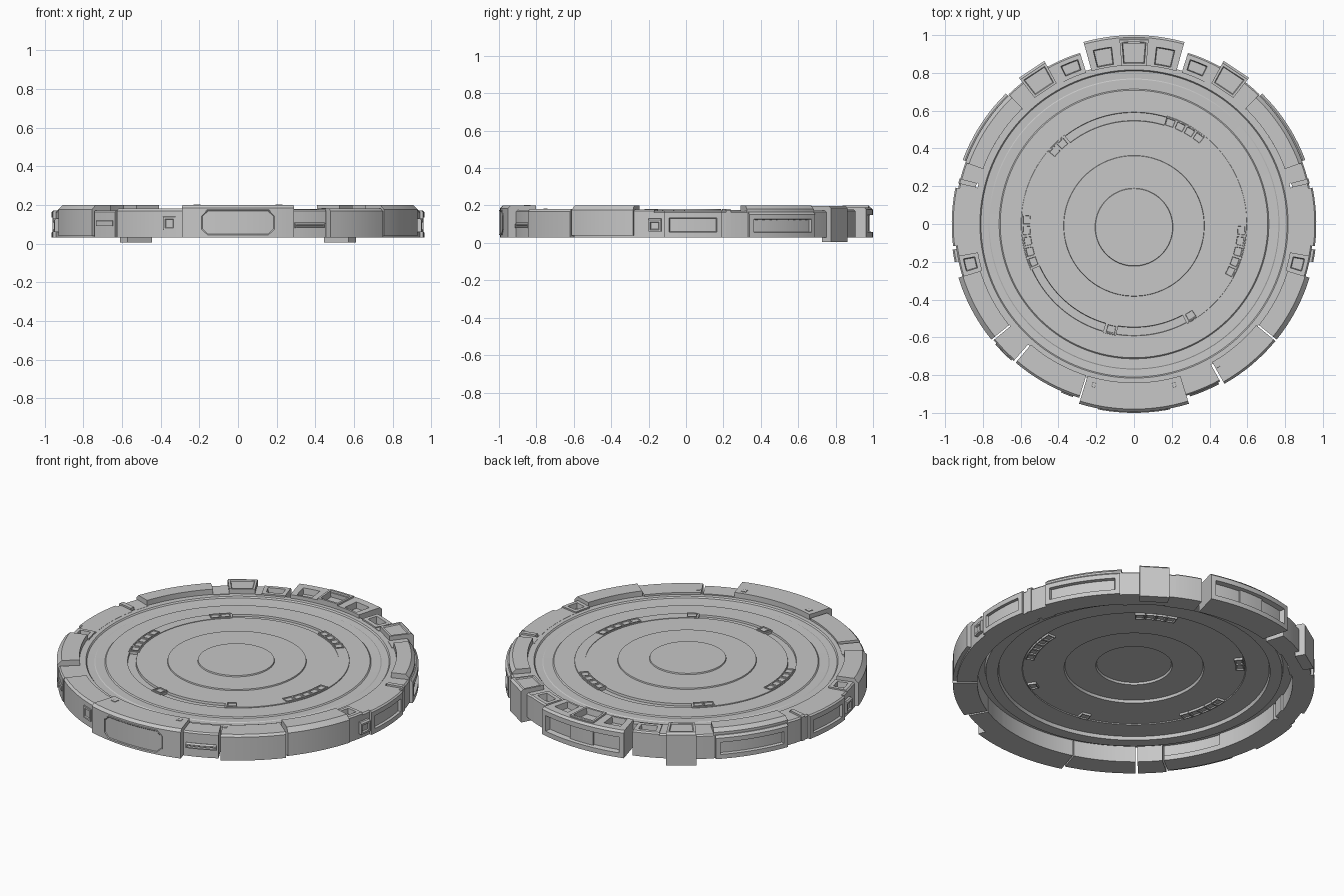
import bpy, bmesh
from math import sin, cos, radians, tau

cube = bpy.data.objects.get("Cube")
if cube:
    bpy.data.objects.remove(cube)

grey = bpy.data.materials.new("mid_grey")
grey.use_nodes = True
COLOUR = (0.57, 0.57, 0.57, 1)
grey.diffuse_color = COLOUR
grey.node_tree.nodes["Principled BSDF"].inputs["Base Color"].default_value = COLOUR
parts = []


def finish(bm, name):
    mesh = bpy.data.meshes.new(name)
    bm.to_mesh(mesh)
    bm.free()
    mesh.materials.append(grey)
    obj = bpy.data.objects.new(name, mesh)
    bpy.context.collection.objects.link(obj)
    parts.append(obj)


def lathe(name, profile, y=0, steps=128):
    """Revolve a closed (radius, height) outline around a vertical axis."""
    bm = bmesh.new()
    rings = [[bm.verts.new((r * cos(tau * i / steps), y + r * sin(tau * i / steps), z))
              for r, z in profile] for i in range(steps)]
    n = len(profile)
    for i in range(steps):
        a, b = rings[i], rings[(i + 1) % steps]
        for j in range(n):
            k = (j + 1) % n
            bm.faces.new((a[j], b[j], b[k], a[k]))
    bmesh.ops.remove_doubles(bm, verts=bm.verts, dist=1e-5)
    bmesh.ops.recalc_face_normals(bm, faces=bm.faces)
    finish(bm, name)


def sector(name, a0, a1, r0, r1, z0, z1, chamfer=0.008, wall=None, top=None,
           bottom=None, cut=0, steps=None):
    """Curved block; wall, top and bottom give (border, depth) of an inset."""
    steps = steps or max(2, round((a1 - a0) / 2.5))
    bm = bmesh.new()
    rows = []
    for i in range(steps + 1):
        a = radians(a0 + (a1 - a0) * i / steps)
        e = cut if i in (0, steps) else 0
        outline = [(r0, z0 + e), (r1, z0 + e), (r1, z1 - chamfer - e),
                   (r1 - chamfer, z1 - e), (r0, z1 - e)]
        rows.append([bm.verts.new((r * cos(a), r * sin(a), z)) for r, z in outline])
    sides = [[] for _ in range(5)]
    for a, b in zip(rows, rows[1:]):
        for j in range(5):
            k = (j + 1) % 5
            sides[j].append(bm.faces.new((a[j], b[j], b[k], a[k])))
    bm.faces.new(rows[0])
    bm.faces.new(rows[-1])
    bmesh.ops.recalc_face_normals(bm, faces=bm.faces)
    for inset, faces in ((bottom, sides[0]), (wall, sides[1]), (top, sides[3])):
        if inset:
            bmesh.ops.inset_region(bm, faces=faces, thickness=inset[0], depth=0,
                                   use_even_offset=True)
            bmesh.ops.inset_region(bm, faces=faces, thickness=0.004, depth=-inset[1],
                                   use_even_offset=True)
    finish(bm, name)


def pair(name, a0, a1, *args, **kw):
    """Same block on both sides."""
    sector("left_" + name, a0, a1, *args, **kw)
    sector("right_" + name, 180 - a1, 180 - a0, *args, **kw)


# Floor disc: shallow steps above, rising recesses below
lathe("floor_disc", [
    (0, 0.168), (0.546, 0.168), (0.548, 0.155), (0.59, 0.155), (0.592, 0.166),
    (0.708, 0.166), (0.714, 0.16), (0.765, 0.162), (0.77, 0.159),
    (0.81, 0.161), (0.816, 0.169), (0.85, 0.169), (0.85, 0.125), (0.8, 0.125), (0.795, 0.1),
    (0.73, 0.1), (0.725, 0.12), (0.6, 0.12), (0.597, 0.125), (0.375, 0.125),
    (0.37, 0.14), (0.205, 0.14), (0.2, 0.152), (0, 0.152)])
lathe("middle_disc", [(0, 0.16), (0.375, 0.16), (0.371, 0.175), (0, 0.175)], -0.01)
lathe("centre_disc", [(0, 0.17), (0.208, 0.17), (0.204, 0.182), (0, 0.182)], -0.017)

# Raised stretches of the floor band that carry the lights
for a0, a1 in ((-62, 73), (128, 204), (254, 261)):
    sector("floor_band", a0, a1, 0.54, 0.598, 0.15, 0.171, 0.001)
for first, count in ((50.5, 4), (129, 2), (175, 5), (-29, 5), (255, 1), (-61, 1)):
    for i in range(count):
        a = first + i * 5.7
        sector("floor_light", a, a + 5.5, 0.545, 0.594, 0.112, 0.176, 0.001,
               top=(0.005, 0.012), bottom=(0.005, 0.006))

# Rear block with three open pockets
sector("rear_wall", 74.5, 105.5, 0.955, 1.0, 0.03, 0.19, 0.012, wall=(0.028, 0.03))
edges = (74.5, 76, 83.5, 85.5, 94.5, 96.5, 104, 105.5)
for i, (a0, a1) in enumerate(zip(edges, edges[1:])):
    centre = i == 3
    sector("rear_deck", a0, a1, 0.84, 0.98 if centre else 0.96, 0.03,
           0.2 if centre else 0.19, 0.004, top=(0.012, 0.035) if i % 2 else None)

# Rear corner pockets and clamps, each clamp with a foot at its outer edge
pair("rear_pocket", 63.7, 72.5, 0.84, 0.95, 0.03, 0.178, top=(0.022, 0.04))
pair("clamp", 51.8, 61.2, 0.85, 0.985, 0.03, 0.198, 0.012, top=(0.012, 0.006), steps=1)
pair("clamp_foot", 51.8, 61.2, 0.925, 0.985, 0.005, 0.1, 0.001, steps=1)
pair("clamp_side", 46, 51.8, 0.84, 0.955, 0.03, 0.172)
pair("clamp_inner_side", 61.2, 63.7, 0.84, 0.95, 0.03, 0.172)

# Long rear side housings with window recess
pair("rear_housing", 20, 46, 0.85, 0.95, 0.03, 0.2, 0.02)
pair("rear_window", 20.5, 45.5, 0.93, 0.968, 0.03, 0.165, 0.012, wall=(0.026, 0.022))

# Side rim, fins and framed side windows
pair("side_notch", 14.6, 20, 0.84, 0.95, 0.03, 0.17)
pair("side_fin", 13, 14.6, 0.86, 0.955, 0.03, 0.18)
pair("side_rim", -10.3, 13, 0.84, 0.95, 0.03, 0.17)
pair("side_window", -7, 11.5, 0.93, 0.965, 0.03, 0.17, wall=(0.028, 0.025))
pair("side_bumper", -12, -8, 0.93, 0.97, 0.06, 0.13, wall=(0.01, 0.008))
pair("side_pocket", -17, -10.3, 0.84, 0.95, 0.03, 0.178, top=(0.02, 0.03))

# Front side housings
pair("front_housing", -39, -17, 0.85, 0.972, 0.04, 0.2, 0.025)
pair("front_housing_base", -39, -17, 0.84, 0.95, 0.03, 0.06)

# Front corner rim, split by a slit at a different place on each side
sector("left_corner", -60.5, -39.6, 0.84, 0.972, 0.03, 0.18, 0.012)
sector("left_corner_link", -73, -61.3, 0.84, 0.95, 0.03, 0.175)
sector("left_link_rail", -72, -62, 0.93, 0.96, 0.08, 0.11, wall=(0.006, 0.006))
sector("left_corner_stud", -60, -58.8, 0.865, 0.88, 0.16, 0.183, 0.001)
sector("right_corner", 219.6, 228.7, 0.84, 0.965, 0.03, 0.172)
sector("right_corner_rail", 221, 228, 0.93, 0.972, 0.09, 0.12, 0.004)
sector("right_corner_link", 229.5, 252.5, 0.84, 0.965, 0.03, 0.18, 0.012)
sector("right_link_window", 246.5, 250.5, 0.94, 0.972, 0.07, 0.14, 0.002,
       wall=(0.01, 0.005))

# Front block with clipped panel and top studs
sector("front_block", 253, 287, 0.84, 0.995, 0.03, 0.2, 0.015)
sector("front_panel", 259, 281, 0.97, 1.0, 0.042, 0.175, 0.001, cut=0.03,
       wall=(0.003, 0.004), steps=12)
for a in (255, 283):
    sector("front_stud", a, a + 2, 0.86, 0.89, 0.19, 0.203, 0.001, top=(0.004, 0.002))

# Smooth the curved surfaces, keep edges crisp
bpy.ops.object.select_all(action='DESELECT')
for obj in parts:
    obj.select_set(True)
bpy.context.view_layer.objects.active = parts[0]
bpy.ops.object.shade_smooth_by_angle(angle=radians(25))
